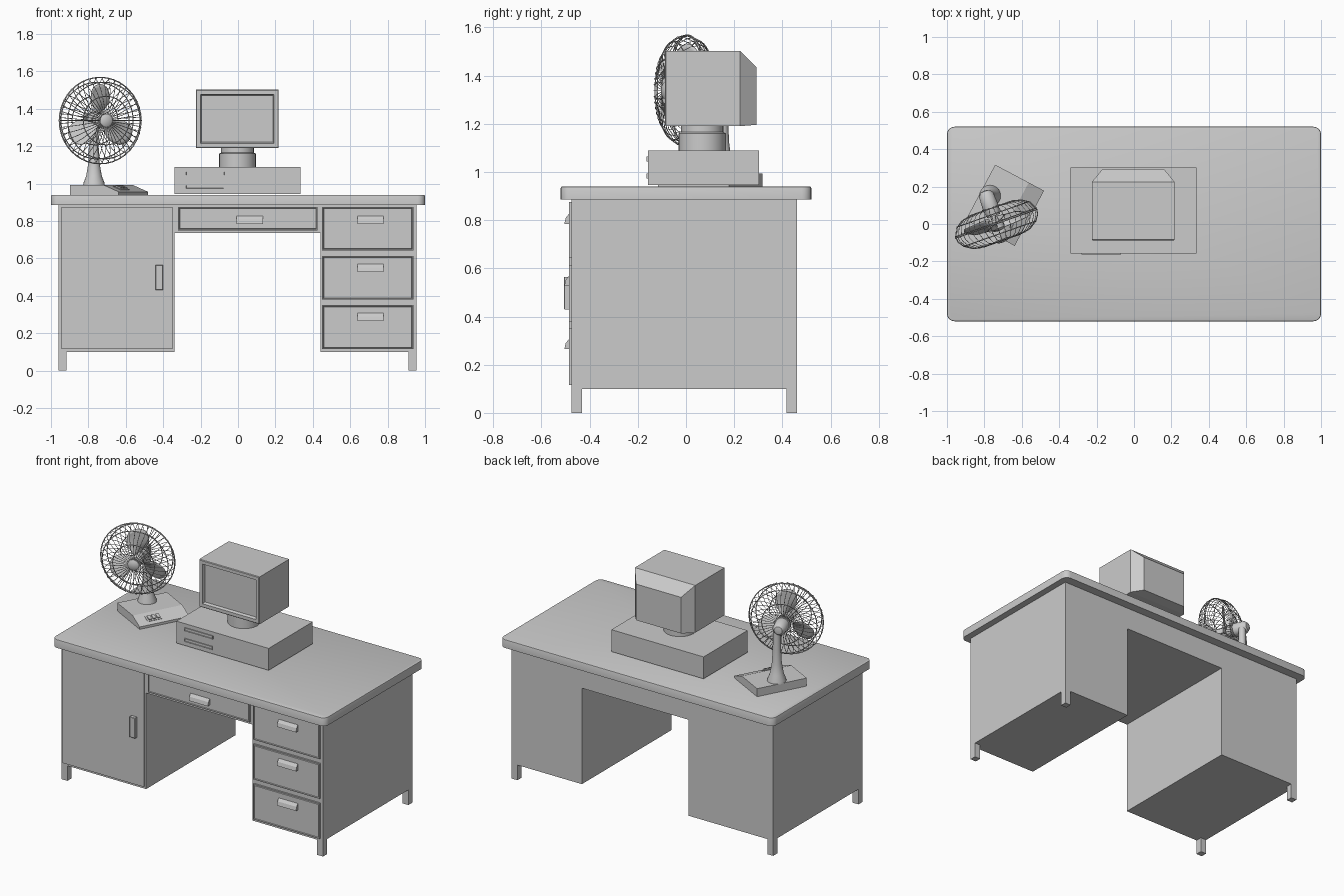
import bpy
import bmesh
from math import sin, cos, pi, radians
from mathutils import Matrix, Vector

cube = bpy.data.objects.get("Cube")
if cube:
    bpy.data.objects.remove(cube)

GREY = bpy.data.materials.new("light_grey")
GREY.use_nodes = True
GREY.diffuse_color = (0.6, 0.6, 0.6, 1)
GREY.node_tree.nodes["Principled BSDF"].inputs["Base Color"].default_value = (0.6, 0.6, 0.6, 1)


def add(name, data, matrix=Matrix()):
    data.materials.clear()
    data.materials.append(GREY)
    obj = bpy.data.objects.new(name, data)
    obj.matrix_world = matrix
    bpy.context.collection.objects.link(obj)
    return obj


def finish(name, bm, matrix=Matrix(), smooth=False):
    bmesh.ops.recalc_face_normals(bm, faces=bm.faces)
    mesh = bpy.data.meshes.new(name)
    bm.to_mesh(mesh)
    bm.free()
    if smooth:
        mesh.shade_smooth()
        mesh.set_sharp_from_angle(angle=radians(35))
    return add(name, mesh, matrix)


def box_bm(x, y, z):
    """Box from three (low, high) ranges."""
    bm = bmesh.new()
    bmesh.ops.create_cube(bm, size=1)
    for v in bm.verts:
        v.co = [r[0] if c < 0 else r[1] for c, r in zip(v.co, (x, y, z))]
    bm.normal_update()
    return bm


def box(name, x, y, z, insets=(), matrix=Matrix()):
    """Box whose front face takes a series of (thickness, depth) insets."""
    bm = box_bm(x, y, z)
    front = min(bm.faces, key=lambda f: f.calc_center_median().y)
    for thickness, depth in insets:
        bmesh.ops.inset_region(bm, faces=[front], thickness=thickness, depth=depth)
    return finish(name, bm, matrix)


def prism(name, outline, direction, matrix=Matrix()):
    """Extrude a closed outline along a direction."""
    bm = bmesh.new()
    face = bm.faces.new([bm.verts.new(p) for p in outline])
    new = bmesh.ops.extrude_face_region(bm, geom=[face])["geom"]
    bmesh.ops.translate(bm, vec=direction, verts=[g for g in new if isinstance(g, bmesh.types.BMVert)])
    return finish(name, bm, matrix)


def lathe(name, profile, matrix=Matrix(), steps=28):
    """Revolve (radius, height) points about z."""
    bm = bmesh.new()
    verts = [bm.verts.new((r, 0, z)) for r, z in profile]
    edges = [bm.edges.new(pair) for pair in zip(verts, verts[1:])]
    bmesh.ops.spin(bm, geom=verts + edges, axis=(0, 0, 1), cent=(0, 0, 0), angle=2 * pi, steps=steps)
    bmesh.ops.remove_doubles(bm, verts=bm.verts, dist=0.0002)
    return finish(name, bm, matrix, True)


def wires(name, paths, thickness, matrix, cyclic=False):
    """One mesh of thin wires along point lists."""
    curve = bpy.data.curves.new(name + "_path", "CURVE")
    curve.dimensions = "3D"
    curve.bevel_depth = thickness
    curve.bevel_resolution = 0
    for path in paths:
        s = curve.splines.new("POLY")
        s.points.add(len(path) - 1)
        s.use_cyclic_u = cyclic
        for p, co in zip(s.points, path):
            p.co = (*co, 1)
    temp = add(name + "_path", curve)
    graph = bpy.context.evaluated_depsgraph_get()
    mesh = bpy.data.meshes.new_from_object(temp.evaluated_get(graph))
    bpy.data.objects.remove(temp)
    mesh.shade_smooth()
    return add(name, mesh, matrix)


# Desk top with rounded corners and softened rim
bm = box_bm((-1, 1), (-0.52, 0.52), (0.885, 0.94))
upright = [e for e in bm.edges if abs(e.verts[0].co.z - e.verts[1].co.z) > 0.01]
bmesh.ops.bevel(bm, geom=upright, offset=0.04, segments=5, profile=0.5, affect="EDGES")
rim = [e for e in bm.edges if all(v.co.z > 0.93 for v in e.verts)]
bmesh.ops.bevel(bm, geom=rim, offset=0.006, segments=2, profile=0.5, affect="EDGES")
finish("desk_top", bm, smooth=True)

# Pedestals, bridge and legs
FRONT, BACK = -0.475, 0.46
box("cabinet", (-0.96, -0.34), (FRONT, BACK), (0.1, 0.885))
box("drawer_pedestal", (0.44, 0.955), (FRONT, BACK), (0.1, 0.885))
box("bridge", (-0.34, 0.44), (FRONT, BACK), (0.735, 0.885))
for x in (-0.96, 0.912):
    for y in (FRONT, BACK - 0.043):
        box("leg", (x, x + 0.043), (y, y + 0.043), (0, 0.1))

# Door, drawer fronts and pulls
PANEL = ((0.006, 0), (0.004, -0.007), (0.003, 0.007))
box("door", (-0.945, -0.35), (FRONT - 0.01, FRONT), (0.115, 0.875), ((0.003, 0),))
box("door_handle", (-0.44, -0.4), (-0.505, FRONT), (0.43, 0.565), ((0.004, 0.002),))


def drawer(x0, x1, z0, z1, pull_x, pull_z):
    box("drawer_front", (x0, x1), (FRONT - 0.01, FRONT), (z0, z1), PANEL)
    y = FRONT - 0.008
    outline = [(pull_x, y, pull_z), (pull_x, y - 0.022, pull_z),
               (pull_x, y - 0.016, pull_z + 0.025), (pull_x, y, pull_z + 0.045)]
    prism("drawer_pull", outline, (0.14, 0, 0))


drawer(-0.32, 0.425, 0.75, 0.875, -0.007, 0.785)
for low, high, pull in ((0.115, 0.35, 0.265), (0.38, 0.613, 0.527), (0.643, 0.875, 0.785)):
    drawer(0.45, 0.938, low, high, 0.638, pull)

# Computer case with drive slots
box("computer_case", (-0.34, 0.335), (-0.158, 0.302), (0.945, 1.09))
for x1, z in ((-0.07, 1.043), (-0.075, 0.972)):
    box("drive_slot", (-0.28, x1), (-0.164, -0.158), (z, z + 0.022), ((0.004, 0), (0.001, -0.005)))

# Monitor swivel foot
lathe("monitor_foot", [(0, 1.09), (0.098, 1.09), (0.098, 1.16), (0.088, 1.165), (0.088, 1.195), (0, 1.195)],
      Matrix.Translation((-0.003, 0.067, 0)))

# Monitor: recessed screen in front, tapered shell behind
bm = box_bm((-0.225, 0.217), (-0.083, 0.225), (1.19, 1.503))
bm.faces.ensure_lookup_table()
front = min(bm.faces, key=lambda f: f.calc_center_median().y)
back = max(bm.faces, key=lambda f: f.calc_center_median().y)
for thickness, depth in ((0.006, 0.004), (0.03, 0), (0.008, -0.02)):
    bmesh.ops.inset_region(bm, faces=[front], thickness=thickness, depth=depth)
bmesh.ops.inset_region(bm, faces=[back], thickness=0.02, depth=0)
for v in back.verts:
    v.co.x = -0.004 + (0.165 if v.co.x > 0 else -0.165)
    v.co.y = 0.293
    v.co.z = 1.435 if v.co.z > 1.3 else 1.196
finish("monitor", bm)

# Fan base, a wedge with a sloping control side
BASE = Matrix.Translation((-0.69, 0.1, 0)) @ Matrix.Rotation(radians(-28), 4, "Z")
wedge = [(-0.148, 0.94), (0.148, 0.94), (0.148, 0.956), (0.055, 0.993), (-0.148, 0.993)]
fan_base = prism("fan_base", [(x, -0.167, z) for x, z in wedge], (0, 0.334, 0), BASE)
slope = Matrix.Translation((0.1, -0.05, 0.975)) @ Matrix.Rotation(radians(21.7), 4, "Y")
box("control_plate", (-0.025, 0.025), (-0.05, 0.05), (-0.002, 0.003), (), BASE @ slope)
for i in (-1, 0, 1):
    y = i * 0.029
    box("fan_button", (-0.016, 0.016), (y - 0.01, y + 0.01), (0, 0.01), (), BASE @ slope)

# Fan post
lathe("fan_post", [(0, 0.99), (0.058, 0.99), (0.056, 1.005), (0.042, 1.04), (0.03, 1.11),
                   (0.025, 1.2), (0.023, 1.32), (0, 1.33)],
      Matrix.Translation((-0.77, 0.15, 0)), 20)

# Fan head frame: local z points forward, local y points up
HEAD = (Matrix.Translation((-0.737, 0.005, 1.337)) @ Matrix.Rotation(radians(19.5), 4, "Z")
        @ Matrix.Rotation(radians(90), 4, "X"))
lathe("fan_motor", [(0, -0.185), (0.025, -0.18), (0.04, -0.16), (0.044, -0.08), (0.035, -0.04),
                    (0.012, -0.04), (0.012, -0.01), (0, -0.01)], HEAD)
lathe("blade_hub", [(0, -0.02), (0.038, -0.02), (0.038, 0.03), (0.025, 0.042), (0, 0.045)], HEAD)
lathe("cage_badge", [(0, 0.09), (0.036, 0.09), (0.036, 0.1), (0.022, 0.108), (0, 0.11)], HEAD)

# Three twisted blades
for k in range(3):
    bm = bmesh.new()
    bmesh.ops.create_grid(bm, x_segments=8, y_segments=8, size=1)
    for v in bm.verts:
        t, u = (v.co.x + 1) / 2, v.co.y
        r = 0.03 + 0.165 * t * (1 - 0.12 * u * u)
        half = 0.016 + 0.055 * sin(min(1, t * 1.4) * pi / 2) * (1 - 0.35 * t ** 4)
        a = pi / 2 + 2 * pi * k / 3 + u * half / (0.05 + 0.085 * t) * 0.8
        v.co = (r * cos(a), r * sin(a), 0.035 * u * (1 - 0.3 * t))
    blade = finish("fan_blade", bm, HEAD, True)
    solid = blade.modifiers.new("thickness", "SOLIDIFY")
    solid.thickness = 0.004
    solid.offset = 0


# Wire cage: rings and radial spokes front and back
def ring(r, z, n=40):
    return [(r * cos(2 * pi * i / n), r * sin(2 * pi * i / n), z) for i in range(n)]


SPOKES = 40
front_side = [(0.034, 0.1), (0.1, 0.1), (0.16, 0.09), (0.205, 0.06), (0.226, 0.03), (0.231, 0)]
back_side = [(0.042, -0.085), (0.11, -0.085), (0.17, -0.073), (0.21, -0.045), (0.231, 0)]
for side, shape, phase in (("front", front_side, 0), ("back", back_side, 0.5)):
    paths = []
    for i in range(SPOKES):
        a = 2 * pi * (i + phase) / SPOKES
        paths.append([(r * cos(a), r * sin(a), z) for r, z in shape])
    wires("cage_" + side + "_spokes", paths, 0.0018, HEAD)
wires("cage_rings", [ring(0.231, 0.004), ring(0.231, -0.004), ring(0.205, 0.06), ring(0.13, 0.096),
                     ring(0.205, -0.05), ring(0.13, -0.083)], 0.0028, HEAD, True)
lathe("cage_back_plate", [(0, -0.09), (0.05, -0.09), (0.05, -0.08), (0, -0.08)], HEAD)
